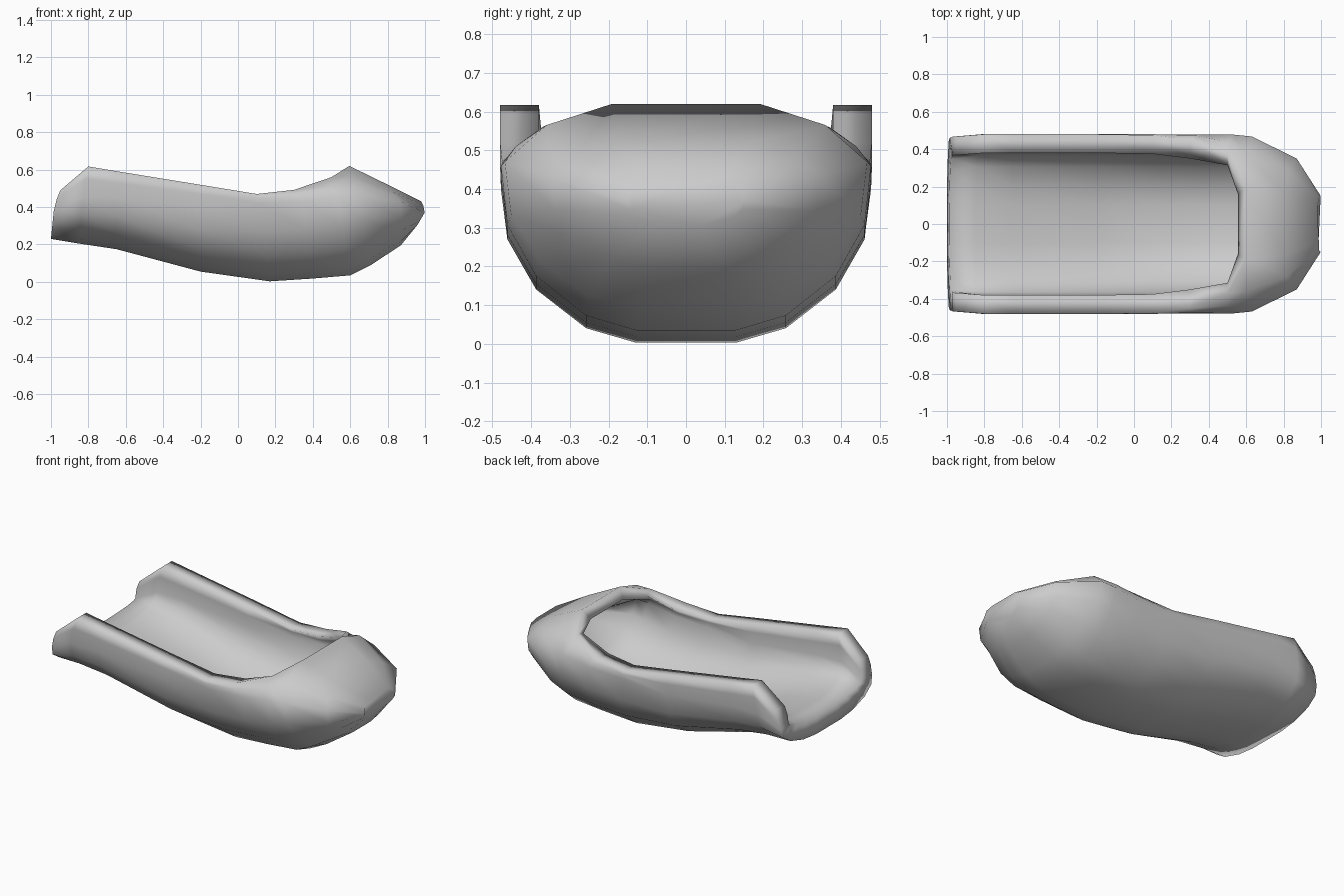
import bpy, bmesh, math

if "Cube" in bpy.data.objects:
    bpy.data.objects.remove(bpy.data.objects["Cube"])

# Stations, rear to toe: (bottom x, bottom z), widest point, shoulder, rim (each x, y, z)
STATIONS = [
    ((-1.0, .23), (-.985, .46, .38), (-.97, .467, .44), (-.95, .468, .49)),
    ((-.85, .205), (-.83, .477, .45), (-.815, .48, .55), (-.80, .48, .617)),
    ((-.65, .175), (-.65, .478, .45), (-.65, .48, .53), (-.65, .48, .592)),
    ((-.20, .055), (-.20, .478, .40), (-.20, .48, .47), (-.20, .48, .519)),
    ((.17, .003), (.12, .478, .42), (.11, .48, .45), (.10, .475, .470)),
    ((.40, .018), (.35, .478, .43), (.32, .475, .465), (.30, .45, .492)),
    ((.60, .035), (.53, .478, .46), (.50, .44, .51), (.50, .37, .56)),
    ((.71, .09), (.63, .468, .47), (.60, .36, .565), (.595, .19, .62)),
    ((.87, .195), (.87, .35, .43), (.82, .28, .485), (.80, .17, .52)),
    ((.96, .305), (.998, .15, .37), (.99, .14, .41), (.98, .10, .43)),
]
HOOD = 7          # first station closed over the top
WALL, SOLE = .10, .12


def outer_half(bottom, mid, shoulder, rim):
    """Half section from the keel up to the rim."""
    pts = []
    for fy, fz in ((.27, 0), (.54, .09), (.81, .33), (.965, .64)):
        pts.append((bottom[0] + (mid[0] - bottom[0]) * fz, mid[1] * fy,
                    bottom[1] + (mid[2] - bottom[1]) * fz))
    return pts + [mid, shoulder, rim]


def inner_half(i, outer):
    """Half section of the hollow, shrunk from the outer one."""
    mid, base = outer[4], outer[0][2]
    sy = max(.3, (mid[1] - WALL) / mid[1])
    sz = max(.25, 1 - SOLE / (mid[2] - base))
    dx = -.012 if i == 0 else (0, .03, .07, .13)[max(0, i - 6)]
    pts = [(x - dx, y * sy, mid[2] - (mid[2] - z) * sz) for x, y, z in outer[:5]]
    drop = (0, 0, 0, 0, 0, .01, .02, .06, .07, .05)[i]
    for x, y, z in outer[5:]:
        ny = y - WALL if i < 6 else y * (.85 if i < 9 else .5)
        pts.append((x - (.04 if i == 7 else max(dx, 0)), ny, z - drop))
    return pts


def full(half):
    return [(x, -y, z) for x, y, z in reversed(half)] + half


# Shell: outer skin, rolled rim and hollow lofted as one surface
bm = bmesh.new()
rings = []
for i, st in enumerate(STATIONS):
    outer = outer_half(*st)
    loop = full(outer) + full(inner_half(i, outer))[::-1]
    rings.append([bm.verts.new(p) for p in loop])

n = len(rings[0])
h = n // 2
for i, (a, b) in enumerate(zip(rings, rings[1:])):
    for j in range(n):
        k = (j + 1) % n
        if i >= HOOD and j in (h - 1, n - 1):
            k = 0 if j == h - 1 else h
        bm.faces.new((a[j], a[k], b[k], b[j]))

# Open rear end, showing the wall thickness
r = rings[0]
for j in range(h - 1):
    bm.faces.new((r[j], r[j + 1], r[n - 2 - j], r[n - 1 - j]))

# Hood lip and toe caps
r = rings[HOOD]
bm.faces.new((r[h - 1], r[h], r[n - 1], r[0]))
bm.faces.new(rings[-1][:h])
bm.faces.new(rings[-1][h:])

bmesh.ops.recalc_face_normals(bm, faces=bm.faces)
mesh = bpy.data.meshes.new("open_shell")
bm.to_mesh(mesh)
bm.free()
shell = bpy.data.objects.new("open_shell", mesh)
bpy.context.collection.objects.link(shell)
bpy.context.view_layer.objects.active = shell
shell.select_set(True)
bpy.ops.object.shade_smooth()
